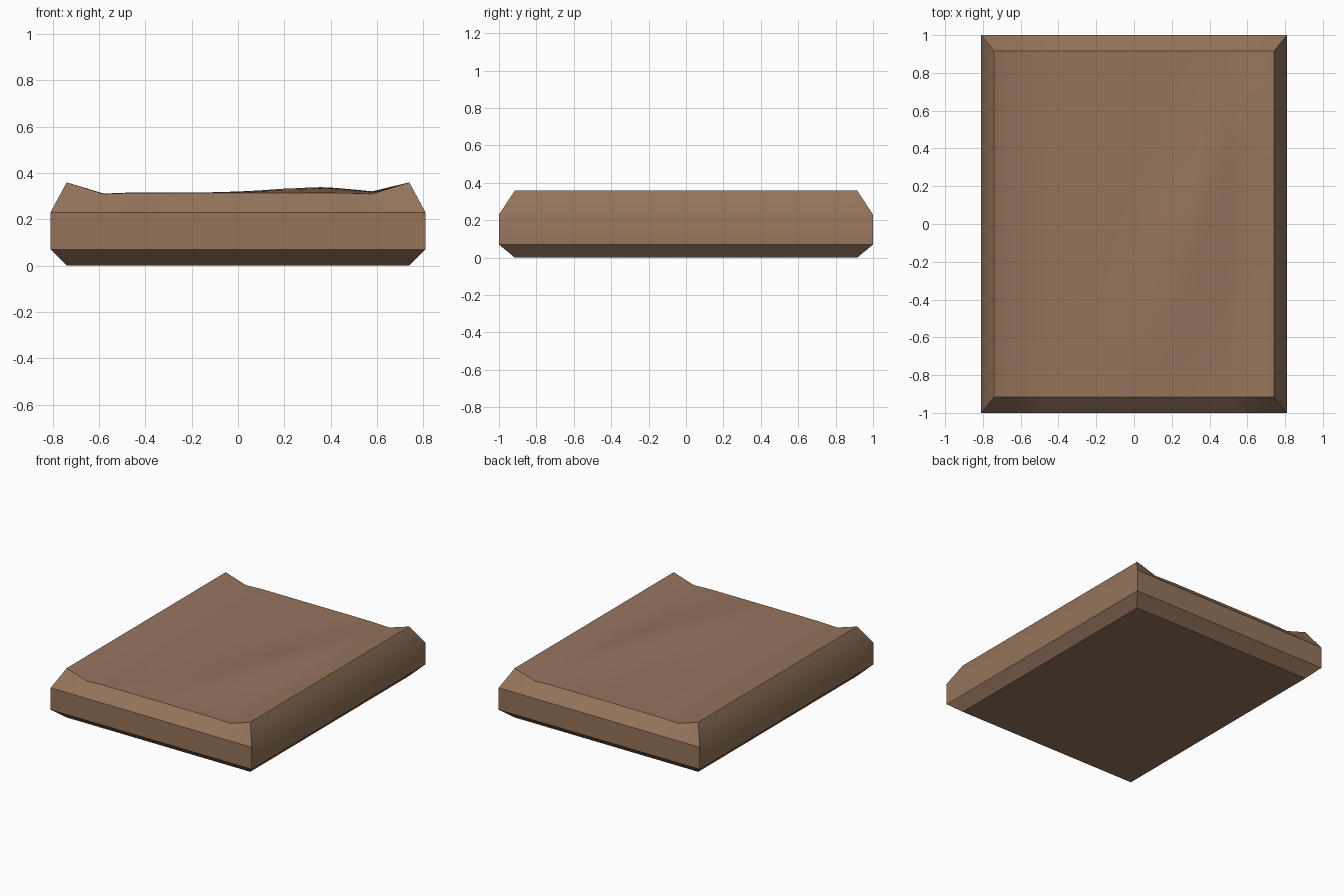
import bpy, bmesh, math

if "Cube" in bpy.data.objects:
    bpy.data.objects.remove(bpy.data.objects["Cube"])

brown = bpy.data.materials.new("warm brown")
brown.diffuse_color = (0.30, 0.175, 0.105, 1)
brown.use_nodes = True
brown.node_tree.nodes["Principled BSDF"].inputs["Base Color"].default_value = brown.diffuse_color

HX, HY = 0.74, 0.915          # half size of the rim and of the base
OX, OY = 0.81, 1.0            # half size of the outer walls
xs = [-HX, -0.58, -0.44, -0.3, -0.15, 0, 0.1, 0.2, 0.3, 0.36, 0.42, 0.5, 0.58, HX]
ys = [HY * (2 * j / 14 - 1) for j in range(15)]


def height(x, y):
    """Raised side rims, shallow middle and low slanting ridges."""
    if abs(x) > 0.58:
        return 0.36
    span = math.cos(math.pi / 2 * y / HY)
    ridge_r = max(0, 1 - abs(x - 0.32 - 0.3 * y) / 0.3)
    ridge_l = max(0, 1 - abs(x + 0.32 + 0.3 * y) / 0.3)
    edge = max(0, 1 - abs(x) / 0.58)
    z = 0.31 + 0.005 * min(1, 4 * edge)
    z += span * (0.027 * ridge_r + 0.004 * ridge_l - 0.006 * edge)
    # small dents in the surface
    for dx, dy in ((0.2, 0.27), (-0.22, 0.3), (0.1, -0.33)):
        z -= 0.006 * math.exp(-((x - dx) ** 2 + (y - dy) ** 2) / 0.004)
    return z


bm = bmesh.new()

# uneven top
grid = [[bm.verts.new((x, y, height(x, y))) for y in ys] for x in xs]
nx, ny = len(xs), len(ys)
for i in range(nx - 1):
    for j in range(ny - 1):
        bm.faces.new((grid[i][j], grid[i + 1][j], grid[i + 1][j + 1], grid[i][j + 1]))

# bevelled walls lofted down from the border of the top
rim = ([grid[i][0] for i in range(nx)] + [grid[-1][j] for j in range(1, ny)]
       + [grid[i][-1] for i in range(nx - 2, -1, -1)]
       + [grid[0][j] for j in range(ny - 2, 0, -1)])
upper = rim
for sx, sy, z in ((OX / HX, OY / HY, 0.23), (OX / HX, OY / HY, 0.07), (1, 1, 0)):
    lower = [bm.verts.new((v.co.x * sx, v.co.y * sy, z)) for v in rim]
    for k in range(len(rim)):
        n = (k + 1) % len(rim)
        bm.faces.new((upper[k], lower[k], lower[n], upper[n]))
    upper = lower
bm.faces.new(upper[::-1])     # flat underside
bmesh.ops.recalc_face_normals(bm, faces=bm.faces)

mesh = bpy.data.meshes.new("slab")
bm.to_mesh(mesh)
bm.free()
mesh.materials.append(brown)
slab = bpy.data.objects.new("slab", mesh)
bpy.context.collection.objects.link(slab)
bpy.context.view_layer.objects.active = slab
slab.select_set(True)
bpy.ops.object.shade_smooth_by_angle(angle=math.radians(35))
